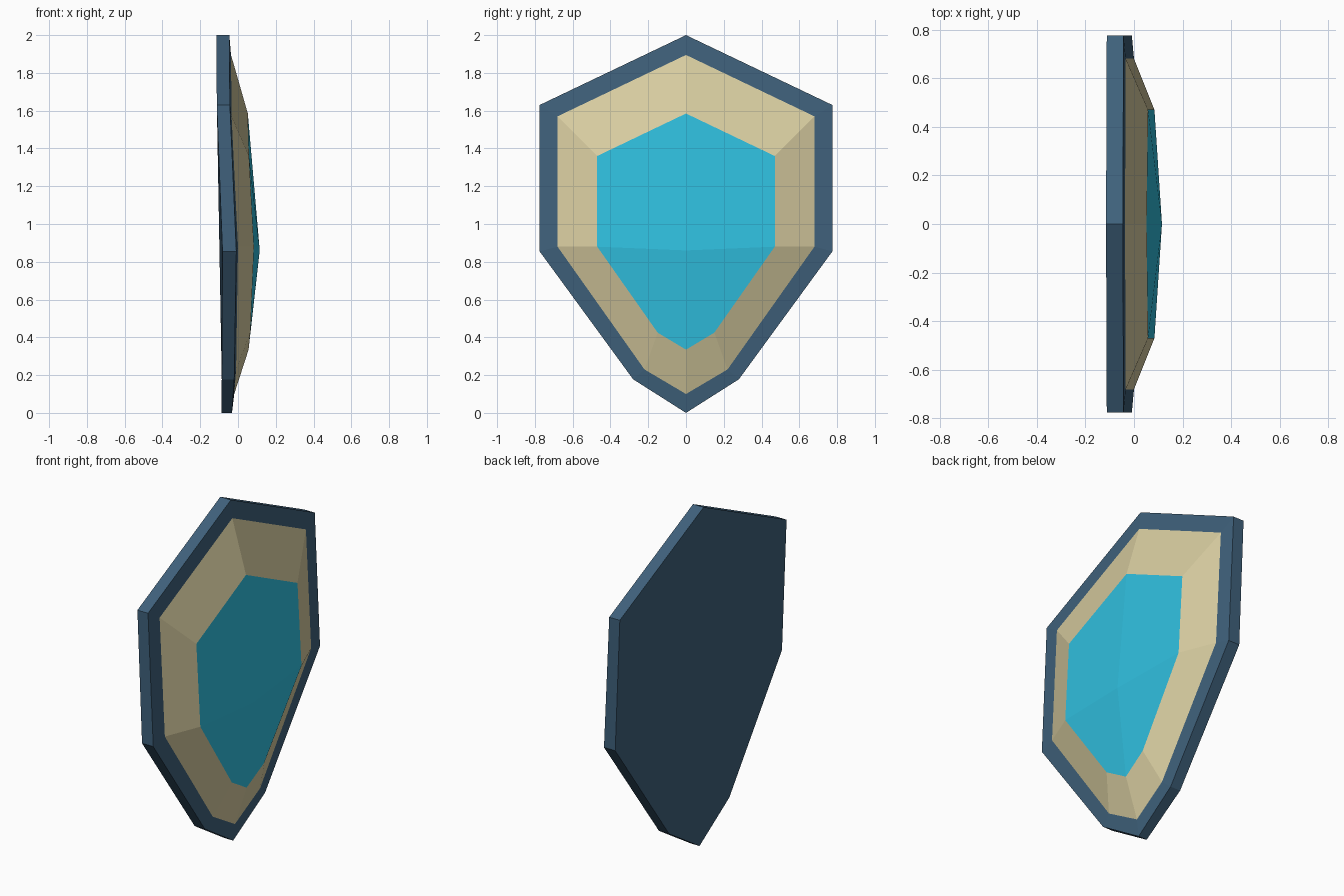
import bpy

if "Cube" in bpy.data.objects:
    bpy.data.objects.remove(bpy.data.objects["Cube"])


def material(name, color):
    m = bpy.data.materials.new(name)
    m.diffuse_color = (*color, 1)
    m.use_nodes = True
    m.node_tree.nodes["Principled BSDF"].inputs["Base Color"].default_value = m.diffuse_color
    return m


def loop(half):
    """Mirror five (x, y, z) points, top to bottom, into a closed 8-point loop."""
    return half + [(x, -y, z) for x, y, z in half[-2:0:-1]]


def build(name, verts, faces, mat):
    me = bpy.data.meshes.new(name)
    me.from_pydata(verts, [], faces)
    me.materials.append(mat)
    ob = bpy.data.objects.new(name, me)
    bpy.context.collection.objects.link(ob)
    return ob


def bands(rings):
    """Quads joining consecutive 8-point loops."""
    return [(8 * r + i, 8 * r + 8 + i, 8 * r + 8 + (i + 1) % 8, 8 * r + (i + 1) % 8)
            for r in range(rings - 1) for i in range(8)]


# Cross-section loops, from the back outline to the centre panel
back = loop([(-.115, 0, 2), (-.112, .775, 1.63), (-.082, .775, .855),
             (-.086, .28, .178), (-.088, 0, 0)])
front = loop([(-.046, 0, 2), (-.043, .775, 1.63), (-.009, .775, .855),
              (-.02, .28, .178), (-.032, 0, 0)])
outer = loop([(-.037, 0, 1.895), (-.034, .68, 1.57), (0, .68, .88),
              (-.01, .22, .23), (-.02, 0, .1)])
inner = loop([(.052, 0, 1.585), (.058, .47, 1.36), (.084, .47, .88),
              (.065, .15, .425), (.056, 0, .335)])

# Rim: flat back, edge wall and front border
build("shield_rim", back + front + outer, bands(3) + [tuple(range(8))],
      material("blue_steel", (.05, .12, .2)))

# Sloped border
build("sloped_border", outer + inner, bands(2), material("pale_gold", (.7, .62, .36)))

# Centre panel: four facets meeting at a raised point
build("centre_panel", inner + [(.115, 0, .86)],
      [(8, (i + 2) % 8, i + 1, i) for i in (0, 2, 4, 6)],
      material("bright_cyan", (.03, .53, .75)))
